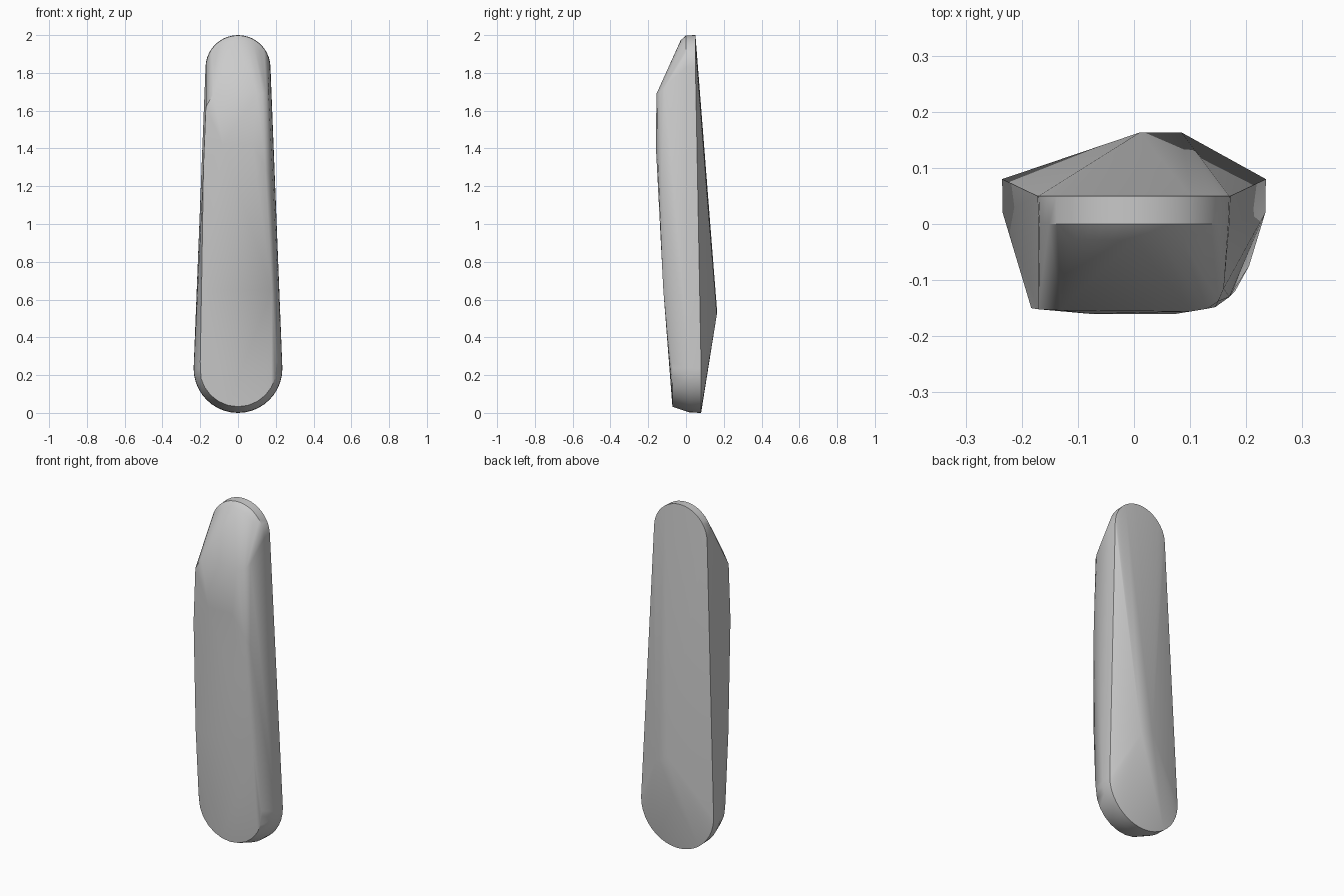
import bpy, bmesh
from math import cos, sin, pi, radians

old = bpy.data.objects.get("Cube")
if old:
    bpy.data.objects.remove(old, do_unlink=True)

grey = bpy.data.materials.new("mid_grey")
grey.use_nodes = True
colour = (0.6, 0.6, 0.6, 1)
grey.diffuse_color = colour
grey.node_tree.nodes["Principled BSDF"].inputs["Base Color"].default_value = colour


def arc(radius, y, centre_z, side, steps=20):
    """Half circle facing up (side 1) or down (side -1)."""
    return [(radius * cos(pi * i / steps), y, centre_z + side * radius * sin(pi * i / steps))
            for i in range(steps + 1)]


# Rounded rims: back edge and front edge of each end
points = arc(0.172, 0.05, 1.828, 1) + arc(0.170, 0.0, 1.828, 1)
points += arc(0.145, -0.028, 1.828, 1)
points += arc(0.235, 0.08, 0.235, -1) + arc(0.234, 0.02, 0.236, -1)
points += arc(0.203, -0.072, 0.236, -1, 12)

# Back ridge
points += [(0.01, 0.163, 0.56), (0.085, 0.163, 0.52)]

# Front panel, crisp on one side
points += [(-0.2, -0.08, 0.27), (-0.193, -0.116, 0.65), (-0.183, -0.15, 1.3),
           (-0.17, -0.152, 1.62), (-0.13, -0.154, 1.69), (-0.08, -0.16, 1.42)]

# Front panel, softened on the other side
points += [(0.075, -0.16, 1.42), (0.1, -0.156, 1.69), (0.13, -0.151, 1.69),
           (0.15, -0.138, 1.7), (0.16, -0.115, 1.72), (0.145, -0.148, 1.3),
           (0.17, -0.13, 1.25), (0.18, -0.12, 0.65), (0.205, -0.075, 0.27)]

bm = bmesh.new()
for p in points:
    bm.verts.new(p)
hull = bmesh.ops.convex_hull(bm, input=bm.verts[:])
loose = {g for g in hull["geom_interior"] + hull["geom_unused"]
         if isinstance(g, bmesh.types.BMVert)}
bmesh.ops.delete(bm, geom=list(loose), context="VERTS")
bmesh.ops.dissolve_limit(bm, angle_limit=radians(1), verts=bm.verts[:], edges=bm.edges[:])
bmesh.ops.recalc_face_normals(bm, faces=bm.faces[:])

mesh = bpy.data.meshes.new("tapered_body")
bm.to_mesh(mesh)
bm.free()
mesh.materials.append(grey)
body = bpy.data.objects.new("tapered_body", mesh)
bpy.context.collection.objects.link(body)

# Smooth the soft parts, keep the rims sharp
bpy.ops.object.select_all(action="DESELECT")
body.select_set(True)
bpy.context.view_layer.objects.active = body
bpy.ops.object.shade_smooth_by_angle(angle=radians(32))
